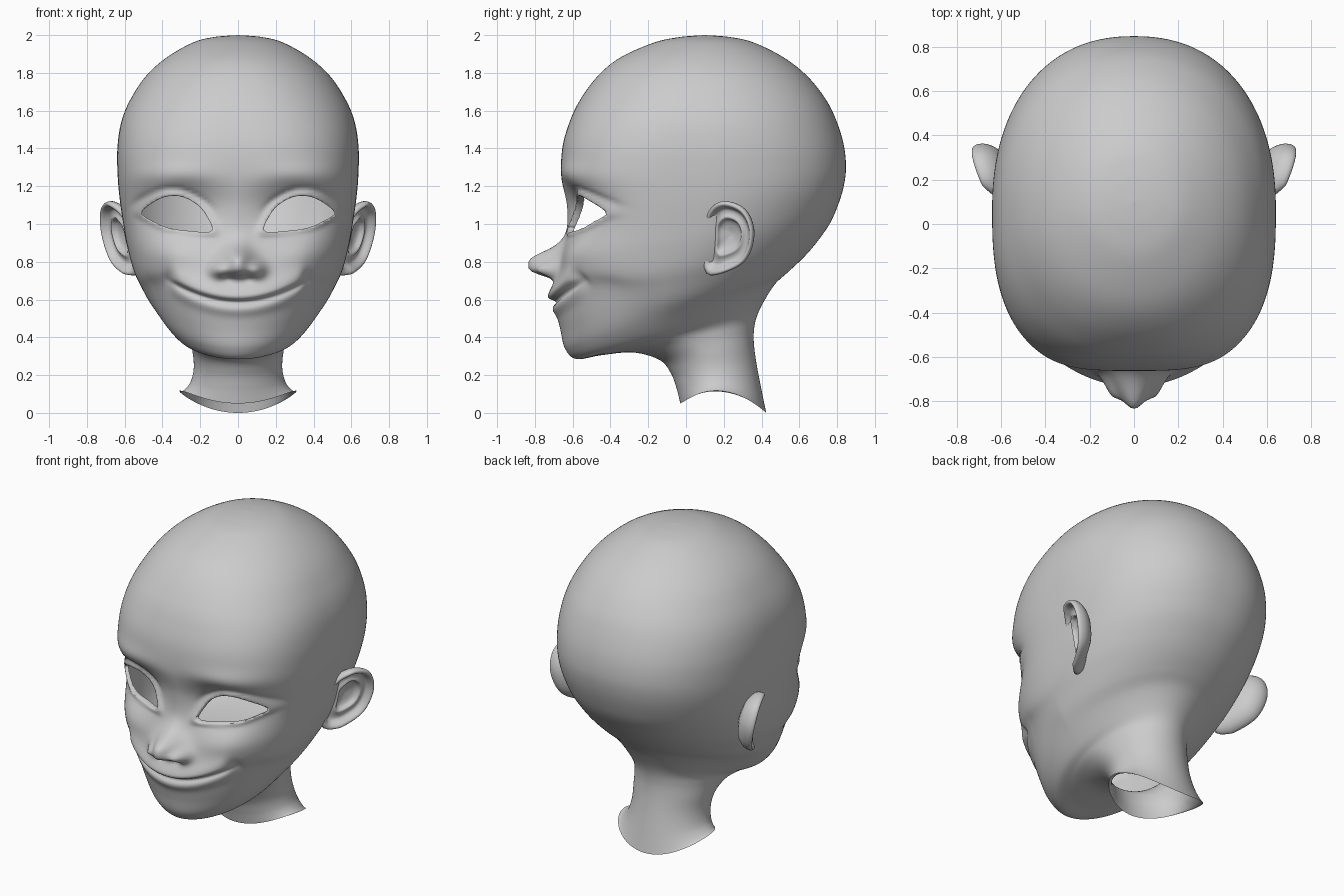
import bpy
import bmesh
from math import sin, cos, pi, exp, tanh, atan2, hypot

if "Cube" in bpy.data.objects:
    bpy.data.objects.remove(bpy.data.objects["Cube"], do_unlink=True)

# ---------- material ----------
skin = bpy.data.materials.new("plain grey")
skin.use_nodes = True
skin.diffuse_color = (0.6, 0.6, 0.6, 1)
skin.node_tree.nodes["Principled BSDF"].inputs["Base Color"].default_value = skin.diffuse_color


# ---------- helpers ----------
def spline(points, steps, closed=False):
    """Smooth curve through points of any dimension."""
    count = len(points)
    result = []
    for i in range(count if closed else count - 1):
        if closed:
            ids = [(i + k) % count for k in (-1, 0, 1, 2)]
        else:
            ids = [min(max(i + k, 0), count - 1) for k in (-1, 0, 1, 2)]
        p, q, r, s = (points[k] for k in ids)
        for j in range(steps):
            t = j / steps
            result.append([b + 0.5 * t * (c - a + t * (2 * a - 5 * b + 4 * c - d
                           + t * (3 * (b - c) + d - a)))
                           for a, b, c, d in zip(p, q, r, s)])
    if not closed:
        result.append(list(points[-1]))
    return result


def radial_outline(points, centre):
    """Return a function giving the outline radius at an angle."""
    table = []
    for x, z in spline(points, 10, closed=True):
        dx, dz = x - centre[0], z - centre[1]
        table.append((atan2(dz, dx), hypot(dx, dz)))
    table.sort()
    first, last = table[0], table[-1]
    table = [(last[0] - 2 * pi, last[1])] + table + [(first[0] + 2 * pi, first[1])]

    def radius(angle):
        for (a, r), (b, s) in zip(table, table[1:]):
            if a <= angle <= b:
                return r + (s - r) * (angle - a) / max(b - a, 1e-9)
        return first[1]
    return radius


def loft(rings):
    """Skin closed rings into a smooth surface."""
    bm = bmesh.new()
    loops = [[bm.verts.new(p) for p in ring] for ring in rings]
    for low, high in zip(loops, loops[1:]):
        for i in range(len(low)):
            j = (i + 1) % len(low)
            bm.faces.new((low[i], low[j], high[j], high[i]))
    bmesh.ops.remove_doubles(bm, verts=bm.verts[:], dist=1e-5)
    return bm


def finish(bm, name):
    bmesh.ops.recalc_face_normals(bm, faces=bm.faces[:])
    for face in bm.faces:
        face.smooth = True
    mesh = bpy.data.meshes.new(name)
    bm.to_mesh(mesh)
    bm.free()
    mesh.materials.append(skin)
    obj = bpy.data.objects.new(name, mesh)
    bpy.context.scene.collection.objects.link(obj)
    return obj


def bump(value, centre, width):
    return exp(-((value - centre) / width) ** 2)


def spot(x, z, cx, cz, wx, wz):
    return bump(x, cx, wx) * bump(z, cz, wz)


def ramp(value, start, end):
    return min(1, max(0, (value - start) / (end - start)))


# ---------- eye outline ----------
EYE = (0.31, 1.05)
eye_radius = radial_outline(
    [(.14, .962), (.165, 1.04), (.22, 1.105), (.31, 1.147), (.41, 1.135),
     (.51, 1.062), (.45, 1.015), (.37, .98), (.25, .963)], EYE)


def eye_ratio(x, z):
    """Below one inside the eye opening, above one outside."""
    dx, dz = abs(x) - EYE[0], z - EYE[1]
    if hypot(dx, dz) > 0.4:
        return 9
    return hypot(dx, dz) / eye_radius(atan2(dz, dx))


# ---------- facial features ----------
def sculpt(x, y, z):
    front = ramp(-y, 0.1, 0.4)
    if front == 0:
        return x, y, z
    ax = abs(x)
    z += front * 0.75 * ax * ax * exp(-(ax / 0.45) ** 4) * bump(z, 0.62, 0.12)
    push = 0  # forward amount
    # nose: tip, wings, bridge and nostrils
    tip = exp(-(abs(z - 0.79) / 0.068) ** (2.5 if z > 0.79 else 4))
    push += 0.155 * bump(ax, 0, 0.08) * tip
    push += 0.07 * spot(ax, z, 0.1, 0.757, 0.045, 0.042)
    push += 0.035 * spot(ax, z, 0, 0.87, 0.06, 0.06)
    push -= 0.02 * spot(ax, z, 0.055, 0.71, 0.03, 0.015)
    # sockets, brows and eyelids
    push -= 0.075 * spot(ax, z, 0.28, 1.07, 0.17, 0.13)
    push -= 0.025 * spot(ax, z, 0.5, 1.07, 0.09, 0.1)
    push += 0.02 * spot(ax, z, 0.35, 1.26, 0.2, 0.06)
    ratio = eye_ratio(ax, z)
    push += 0.02 * bump(ratio, 1.03, 0.16)
    push -= 0.012 * bump(ratio, 1.38, 0.12) * ramp(z, EYE[1], EYE[1] + 0.08)
    # cheeks and smile folds
    push += 0.03 * spot(ax, z, 0.37, 0.84, 0.14, 0.1)
    push -= 0.018 * spot(ax, z, 0.37, 0.71, 0.022, 0.04)
    # lips along the smile curve
    d = z - 0.6 - 0.85 * ax * ax
    inside = 0.5 - 0.5 * tanh((ax - 0.345) / 0.025)
    upper = 0.033 * bump(d, 0, 0.07) * (0.5 + 0.5 * tanh(d / 0.008))
    lower = 0.016 * bump(d, -0.055, 0.03) - 0.014 * bump(d, -0.016, 0.012)
    push += inside * (upper + lower)
    return x, y - push * front, z


# ---------- head and neck: front y, z, back y, z, half width ----------
SECTIONS = [
    (-.03, .05, .425, 0, .31), (-.05, .13, .40, .12, .26),
    (-.08, .21, .375, .25, .235), (-.14, .28, .36, .36, .24),
    (-.28, .32, .36, .44, .255), (-.45, .305, .375, .51, .28),
    (-.58, .285, .41, .585, .33), (-.64, .34, .47, .68, .40),
    (-.665, .44, .54, .745, .465), (-.69, .55, .62, .82, .515),
    (-.70, .65, .69, .90, .555), (-.67, .80, .76, 1.0, .588),
    (-.635, .95, .805, 1.1, .61), (-.635, 1.1, .835, 1.2, .628),
    (-.66, 1.25, .847, 1.3, .638), (-.655, 1.4, .835, 1.42, .638),
    (-.62, 1.53, .795, 1.55, .618), (-.565, 1.65, .74, 1.66, .572),
    (-.47, 1.78, .645, 1.78, .49), (-.35, 1.88, .52, 1.88, .38),
    (-.17, 1.96, .36, 1.96, .24), (-.03, 1.99, .23, 1.99, .125),
    (.10, 2.0, .10, 2.0, 0)]
STEPS, SEGMENTS = 9, 256

rings = []
for index, (fy, fz, by, bz, width) in enumerate(spline(SECTIONS, STEPS)):
    sy, sz = fy + 0.48 * (by - fy), fz + 0.48 * (bz - fz)
    square = bump(fz, 1.2, 0.55)
    rim = 0.09 * max(0, 1 - index / (2 * STEPS)) ** 2
    ring = []
    for k in range(SEGMENTS):
        c, s = cos(2 * pi * k / SEGMENTS), sin(2 * pi * k / SEGMENTS)
        n = 1.85 + 0.95 * square if c > 0 else 2 + 0.25 * square
        r = (abs(c) ** n + abs(s) ** n) ** (-1 / n)
        ey, ez = (fy, fz) if c > 0 else (by, bz)
        u = abs(c) * r
        ring.append(sculpt(width * s * r, sy + (ey - sy) * u,
                           sz + (ez - sz) * u + rim * s * s))
    rings.append(ring)
head = loft(rings)

# cut the eye openings cleanly along the outline
cuts = []
for line in head.edges[:]:
    start, end = line.verts
    if start.co.y < -0.2:
        p, q = (eye_ratio(v.co.x, v.co.z) for v in (start, end))
        if (p - 1) * (q - 1) < 0:
            cuts.append((line, start, (1 - p) / (q - p)))
corners = [bmesh.utils.edge_split(*cut)[1] for cut in cuts]
bmesh.ops.connect_verts(head, verts=corners)
holes = []
for face in head.faces:
    mid = face.calc_center_median()
    if mid.y < -0.2 and eye_ratio(mid.x, mid.z) < 1:
        holes.append(face)
bmesh.ops.delete(head, geom=holes, context='FACES')

# turn the eyelid edges inward
lids = [e for e in head.edges if e.is_boundary and e.verts[0].co.z > 0.5]
edge = bmesh.ops.extrude_edge_only(head, edges=lids)
for item in edge["geom"]:
    if isinstance(item, bmesh.types.BMVert):
        item.co.y += 0.035
finish(head, "head")

# ---------- ears: cupped shell with rolled rim, front sunk into the head ----------
ear_radius = radial_outline(
    [(.14, .01), (.09, .14), (-.03, .18), (-.11, .1),
     (-.12, -.06), (-.12, -.17), (-.07, -.21), (.09, -.14)], (0, 0))
PROFILE = [(0, -.09), (.6, -.07), (.9, -.035), (1, 0), (.97, .02), (.88, .018),
           (.76, -.012), (.62, -.015), (.5, -.008), (.38, -.035), (0, -.05)]
rings = []
for scale, h in spline(PROFILE, 3):
    ring = []
    for k in range(64):
        angle = 2 * pi * k / 64 - pi
        r = scale * ear_radius(angle)
        a, b = r * cos(angle), r * sin(angle)
        sink = 0.6 * max(0, -a - 0.04)
        ring.append((0.645 + 0.41 * a + 0.2 * b + h - sink,
                     0.22 + a - 0.4 * h, 0.94 + b - 0.2 * h))
    rings.append(ring)
ears = finish(loft(rings), "ears")
ears.modifiers.new("both sides", 'MIRROR')
